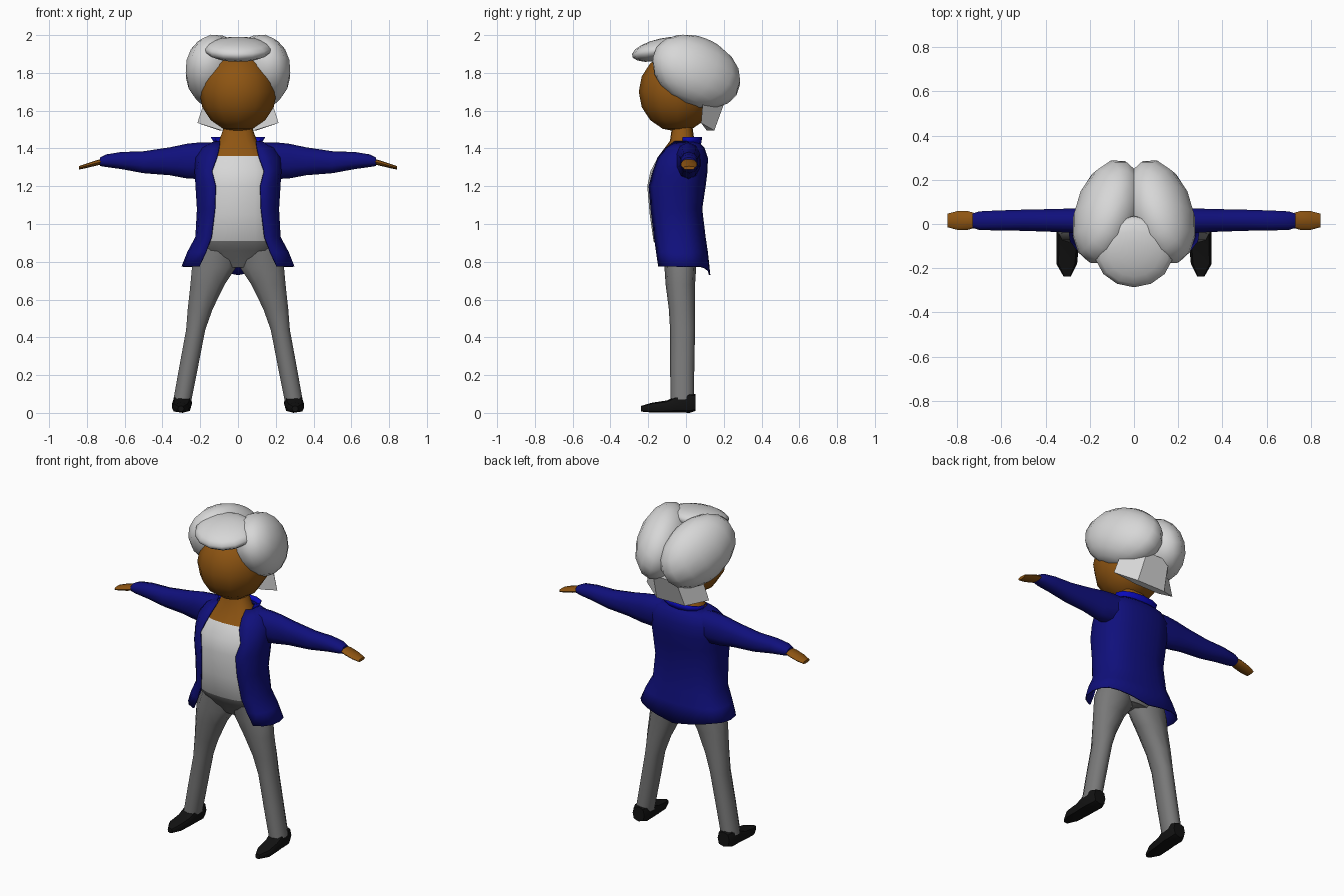
import bpy, bmesh, math
from mathutils import Vector, Matrix

if "Cube" in bpy.data.objects:
    bpy.data.objects.remove(bpy.data.objects["Cube"])


def material(name, r, g, b):
    m = bpy.data.materials.new(name)
    m.diffuse_color = (r, g, b, 1)
    m.use_nodes = True
    m.node_tree.nodes["Principled BSDF"].inputs["Base Color"].default_value = m.diffuse_color
    return m


SKIN = material("brown skin", 0.27, 0.09, 0.006)
HAIR = material("light grey hair", 0.68, 0.68, 0.68)
NAVY = material("navy cloth", 0.005, 0.005, 0.2)
BLUE = material("bright blue", 0.003, 0.003, 0.5)
SHIRT = material("white shirt", 0.68, 0.68, 0.68)
GREY = material("grey trousers", 0.19, 0.19, 0.19)
BLACK = material("black shoe", 0.006, 0.006, 0.006)


def finish(bm, name, mats, angle=50, mirror=False):
    bmesh.ops.recalc_face_normals(bm, faces=bm.faces)
    me = bpy.data.meshes.new(name)
    bm.to_mesh(me)
    bm.free()
    for m in mats:
        me.materials.append(m)
    me.shade_smooth()
    me.set_sharp_from_angle(angle=math.radians(angle))
    ob = bpy.data.objects.new(name, me)
    bpy.context.collection.objects.link(ob)
    if mirror:
        ob.modifiers.new("mirror", "MIRROR").use_mirror_merge = False
    return ob


def spow(v, p):
    return math.copysign(abs(v) ** p, v)


def ring(axis, pos, c1, c2, r1, r2, n=10, p=1.0, gap=None):
    """Rounded section; gap is the half-width of an opening at the front."""
    if gap is None:
        ts = [2 * math.pi * i / n for i in range(n)]
    else:
        t0 = math.asin(min(1, (gap / r1) ** (1 / p)))
        ts = [t0 + (2 * math.pi - 2 * t0) * i / n for i in range(n + 1)]
    pts = []
    for t in ts:
        a, b = c1 + r1 * spow(math.sin(t), p), c2 - r2 * spow(math.cos(t), p)
        pts.append({"x": (pos, a, b), "y": (a, pos, b), "z": (a, b, pos)}[axis])
    return pts


def loft(rings, closed=True, caps=True):
    bm = bmesh.new()
    vs = [[bm.verts.new(q) for q in r] for r in rings]
    n = len(vs[0])
    for a, b in zip(vs, vs[1:]):
        for i in range(n if closed else n - 1):
            j = (i + 1) % n
            bm.faces.new((a[i], a[j], b[j], b[i]))
    if closed and caps:
        bm.faces.new(vs[0])
        bm.faces.new(vs[-1])
    return bm


def ellipsoid(name, centre, axes, radii, mat, mirror=False, seg=14, rings=9):
    m = Matrix([a * r for a, r in zip(axes, radii)]).transposed().to_4x4()
    m.translation = centre
    bm = bmesh.new()
    bmesh.ops.create_uvsphere(bm, u_segments=seg, v_segments=rings, radius=1, matrix=m)
    return finish(bm, name, [mat], 60, mirror)


X, Y, Z = Vector((1, 0, 0)), Vector((0, 1, 0)), Vector((0, 0, 1))

# head
ellipsoid("head", (0, -0.045, 1.70), (X, Y, Z), (0.205, 0.205, 0.212), SKIN, seg=12, rings=8)

# hair: two tilted side lobes, a fringe and a nape piece
L = Vector((-0.26, 0.88, -0.40)).normalized()
V = Vector((-0.35, 0.30, 0.87))
V = (V - L * V.dot(L)).normalized()
ellipsoid("hair_lobe", (0.12, 0.055, 1.808), (L.cross(V), L, V), (0.145, 0.255, 0.185), HAIR, True)
F = Vector((0, 1, 0.22)).normalized()
ellipsoid("fringe", (0, -0.125, 1.925), (X, F, X.cross(F)), (0.18, 0.165, 0.058), HAIR)
bm = loft([[(x, y, z) for x, y, z in (
    (-w, f - 0.01, z0 + 0.04 * k), (-w * 0.4, f + 0.02, z0), (w * 0.4, f + 0.02, z0),
    (w, f - 0.01, z0 + 0.04 * k), (w * 0.45, b, z0), (-w * 0.45, b, z0))]
    for w, f, b, z0, k in ((0.215, 0.09, 0.15, 1.495, 1), (0.175, 0.10, 0.21, 1.66, 0))])
finish(bm, "nape_hair", [HAIR], 30)

# torso and neck, coloured by height: (z, half width, front y, back y)
bm = loft([ring("z", z, 0, (f + b) / 2, rx, (b - f) / 2, 16, 0.8) for z, rx, f, b in (
    (0.77, 0.10, -0.08, 0.05), (0.86, 0.19, -0.135, 0.07), (0.91, 0.20, -0.172, 0.075),
    (1.05, 0.195, -0.192, 0.06), (1.20, 0.20, -0.205, 0.08), (1.28, 0.205, -0.188, 0.09),
    (1.36, 0.175, -0.145, 0.085), (1.44, 0.10, -0.085, 0.045), (1.54, 0.065, -0.07, 0.03))])
for f in bm.faces:
    z = f.calc_center_median().z
    f.material_index = 0 if z < 0.91 else 1 if z < 1.36 else 2
finish(bm, "torso", [GREY, SHIRT, SKIN])

# open jacket: (z, half width, front y, back y, opening half width)
rings = [ring("z", z, 0, (f + b) / 2, rx, (b - f) / 2, 16, 0.78, g) for z, rx, f, b, g in (
    (0.775, 0.295, -0.17, 0.125, 0.205), (0.85, 0.265, -0.175, 0.112, 0.17),
    (0.93, 0.222, -0.185, 0.10, 0.14), (1.08, 0.214, -0.198, 0.082, 0.122),
    (1.20, 0.222, -0.207, 0.10, 0.118), (1.28, 0.226, -0.19, 0.11, 0.138),
    (1.35, 0.222, -0.158, 0.112, 0.112), (1.40, 0.19, -0.115, 0.095, 0.10),
    (1.435, 0.125, -0.075, 0.06, 0.095))]
rings[0] = [(x, y, z - 0.045 * max(0, 1 - abs(x) / 0.25) * (y > 0)) for x, y, z in rings[0]]
jacket = finish(loft(rings, closed=False), "jacket", [NAVY], 60)
s = jacket.modifiers.new("cloth", "SOLIDIFY")
s.thickness, s.offset = 0.008, 0

# turned-up collar
bm = loft([ring("z", z, 0, 0.015, rx, ry, 8, 0.9, g) for z, rx, ry, g in (
    (1.415, 0.112, 0.06, 0.10), (1.46, 0.142, 0.068, 0.128))], closed=False)
s = finish(bm, "collar", [BLUE]).modifiers.new("cloth", "SOLIDIFY")
s.thickness, s.offset = 0.006, 0

# sleeves: (x, y, z, half depth, half height)
bm = loft([ring("x", x, y, z, ry, rz, 10, 0.9) for x, y, z, ry, rz in (
    (0.11, 0.01, 1.345, 0.07, 0.085), (0.20, 0.012, 1.335, 0.066, 0.097),
    (0.27, 0.015, 1.333, 0.058, 0.092), (0.36, 0.016, 1.332, 0.054, 0.074),
    (0.50, 0.017, 1.327, 0.05, 0.058), (0.62, 0.016, 1.336, 0.047, 0.045),
    (0.70, 0.015, 1.335, 0.044, 0.033), (0.73, 0.015, 1.33, 0.034, 0.023))])
finish(bm, "sleeve", [NAVY], 50, True)

# flat hands
bm = loft([ring("x", x, 0.016, z, ry, rz, 8, 0.7) for x, z, ry, rz in (
    (0.70, 1.335, 0.028, 0.015), (0.75, 1.323, 0.042, 0.014),
    (0.80, 1.309, 0.042, 0.012), (0.842, 1.297, 0.031, 0.009))])
finish(bm, "hand", [SKIN], 50, True)

# trouser legs: (z, x, half width, y, half depth)
bm = loft([ring("z", z, x, y, rx, ry, 10, 0.9) for z, x, rx, y, ry in (
    (0.06, 0.296, 0.05, -0.02, 0.062), (0.25, 0.26, 0.052, -0.02, 0.064),
    (0.44, 0.224, 0.053, -0.018, 0.066), (0.55, 0.20, 0.069, -0.022, 0.069),
    (0.68, 0.161, 0.095, -0.03, 0.078), (0.77, 0.127, 0.122, -0.03, 0.084),
    (0.87, 0.105, 0.105, -0.03, 0.09))])
finish(bm, "trouser_leg", [GREY], 50, True)

# shoes: (y, x, z, half width, half height)
bm = loft([ring("y", y, x, z, rx, rz, 8, 0.7) for y, x, z, rx, rz in (
    (0.05, 0.293, 0.055, 0.04, 0.045), (0.02, 0.295, 0.053, 0.052, 0.053),
    (-0.05, 0.297, 0.047, 0.053, 0.044), (-0.10, 0.30, 0.034, 0.05, 0.032),
    (-0.18, 0.304, 0.028, 0.047, 0.026), (-0.238, 0.302, 0.022, 0.016, 0.015))])
finish(bm, "shoe", [BLACK], 45, True)
